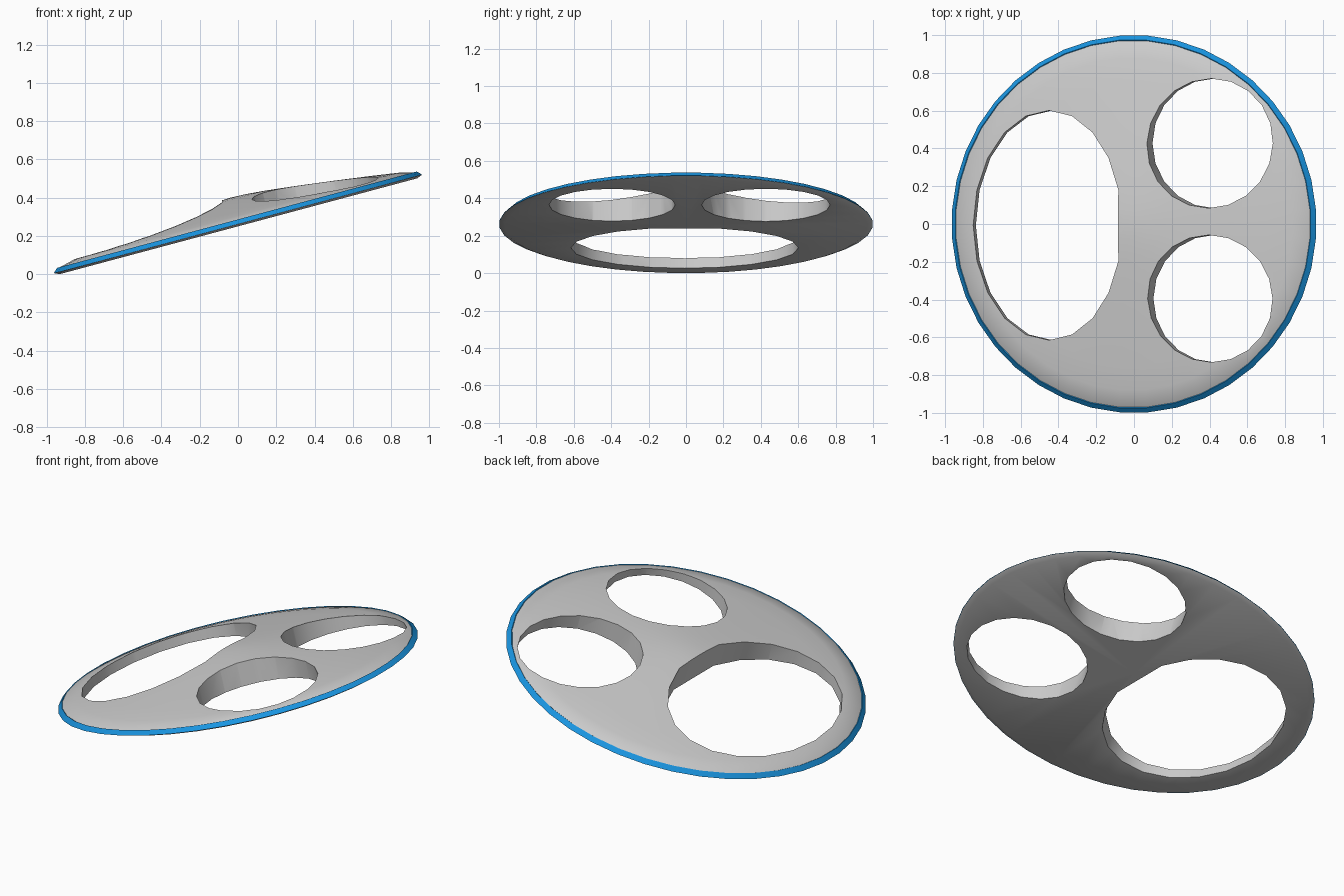
import bpy, bmesh
from math import sin, cos, pi, radians

if "Cube" in bpy.data.objects:
    bpy.data.objects.remove(bpy.data.objects["Cube"])

TILT = radians(15)
SEG = 40


def link(name, bm):
    bmesh.ops.recalc_face_normals(bm, faces=bm.faces)
    me = bpy.data.meshes.new(name)
    bm.to_mesh(me)
    bm.free()
    ob = bpy.data.objects.new(name, me)
    bpy.context.collection.objects.link(ob)
    return ob


def lathe(name, profile, closed=False):
    """Spin (radius, height) points around local z; radius 0 becomes a pole."""
    bm = bmesh.new()
    rings = []
    for r, h in profile:
        if r == 0:
            rings.append([bm.verts.new((0, 0, h))] * SEG)
        else:
            angles = [2 * pi * (i + 0.5) / SEG for i in range(SEG)]
            rings.append([bm.verts.new((r * cos(a), r * sin(a), h)) for a in angles])
    pairs = list(zip(rings, rings[1:]))
    if closed:
        pairs.append((rings[-1], rings[0]))
    for a, b in pairs:
        for i in range(SEG):
            j = (i + 1) % SEG
            bm.faces.new(dict.fromkeys((a[i], a[j], b[j], b[i])))
    return link(name, bm)


def hole_cutter(name, cx, cy, rx, ry, flat_end=False):
    """Twenty-sided prism; flat_end drops the vertex on the +x side."""
    bm = bmesh.new()
    angles = [2 * pi * i / 20 for i in range(1 if flat_end else 0, 20)]
    face = bm.faces.new([bm.verts.new((cx + rx * cos(a), cy + ry * sin(a), -0.3))
                         for a in angles])
    ext = bmesh.ops.extrude_face_region(bm, geom=[face])
    tops = [g for g in ext["geom"] if isinstance(g, bmesh.types.BMVert)]
    bmesh.ops.translate(bm, verts=tops, vec=(0, 0, 0.7))
    ob = link(name, bm)
    ob.hide_render = True
    return ob


# Shallow domed disc with a bevelled lower edge
disc = lathe("domed_disc", [
    (0, -0.012), (0.97, -0.012), (0.997, -0.001), (0.973, 0.020),
    (0.88, 0.042), (0.75, 0.061), (0.55, 0.088), (0.35, 0.113),
    (0.18, 0.132), (0.08, 0.140), (0, 0.143)])

# Coloured band around the rim
band = lathe("rim_band", [(1.0, 0), (0.976, 0.023), (0.965, 0.015), (0.965, 0)], closed=True)
blue = bpy.data.materials.new("blue")
blue.diffuse_color = (0.01, 0.3, 0.75, 1)
blue.use_nodes = True
blue.node_tree.nodes["Principled BSDF"].inputs["Base Color"].default_value = blue.diffuse_color
band.data.materials.append(blue)

# One large oval hole and two round holes
cutters = [
    hole_cutter("oval_cutter", -0.45, -0.007, 0.42, 0.608, flat_end=True),
    hole_cutter("round_cutter_back", 0.435, 0.427, 0.337, 0.343),
    hole_cutter("round_cutter_front", 0.437, -0.395, 0.334, 0.337)]
bpy.context.view_layer.objects.active = disc
for cutter in cutters:
    mod = disc.modifiers.new("hole", 'BOOLEAN')
    mod.operation = 'DIFFERENCE'
    mod.solver = 'EXACT'
    mod.object = cutter
    bpy.ops.object.modifier_apply(modifier=mod.name)
    bpy.data.objects.remove(cutter)

# Tilt both parts and rest the low edge on the ground
for ob in (disc, band):
    ob.rotation_euler.y = -TILT
    ob.location.z = 0.97 * sin(TILT) + 0.012 * cos(TILT)
    ob.select_set(True)
bpy.ops.object.shade_smooth_by_angle(angle=radians(30))
